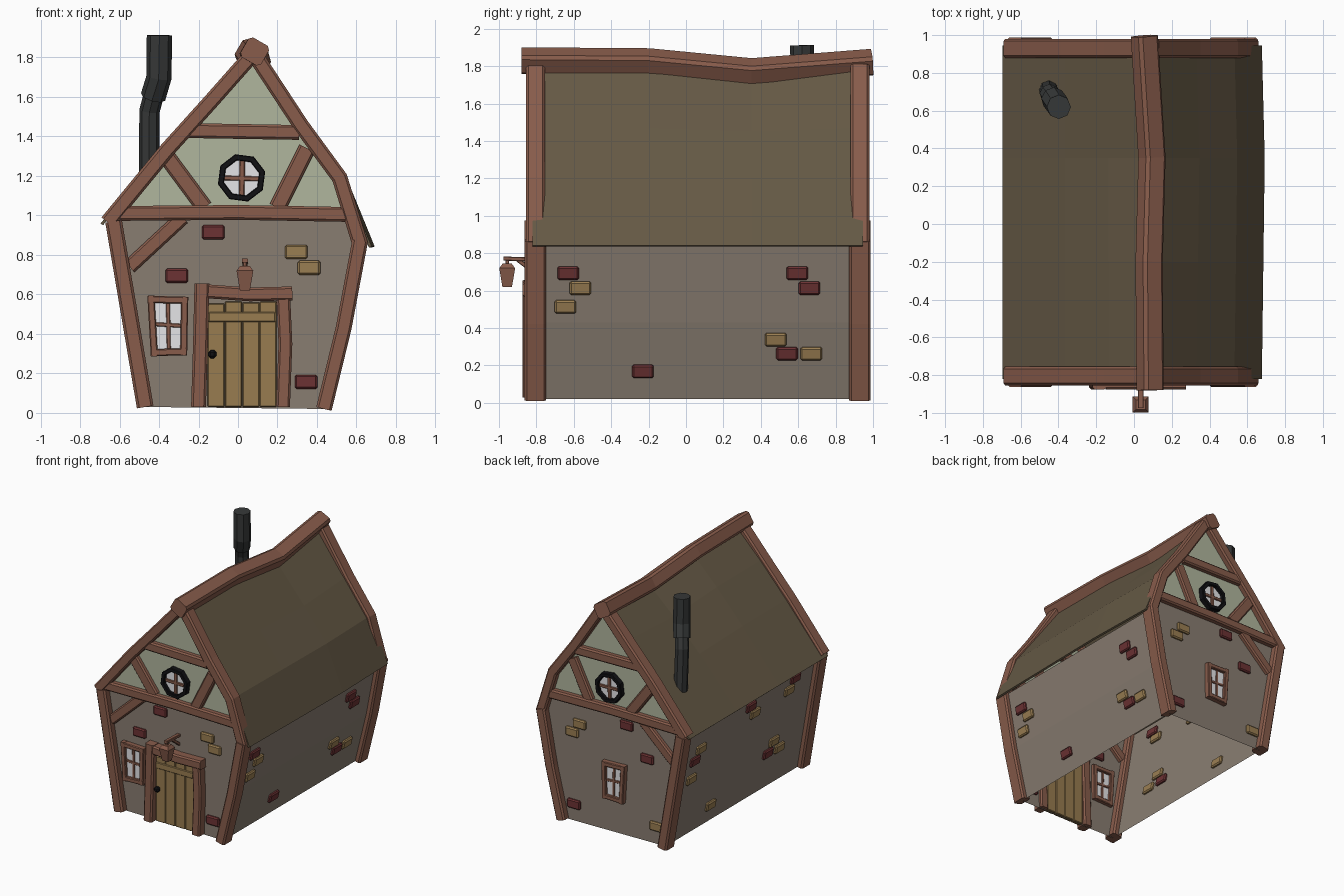
import bpy, bmesh, math
from mathutils import Vector, Matrix

if "Cube" in bpy.data.objects:
    bpy.data.objects.remove(bpy.data.objects["Cube"])


def material(name, rgb):
    m = bpy.data.materials.new(name)
    lin = [((c / 255 + 0.055) / 1.055) ** 2.4 for c in rgb]
    m.diffuse_color = (*lin, 1)
    m.use_nodes = True
    m.node_tree.nodes["Principled BSDF"].inputs["Base Color"].default_value = m.diffuse_color
    return m


WOOD = material("timber brown", (136, 92, 75))
WALL = material("plaster grey", (137, 125, 113))
GABLE = material("gable green", (176, 182, 158))
ROOF = material("roof olive", (101, 89, 69))
DOOR = material("plank tan", (152, 124, 80))
RED = material("brick red", (108, 50, 51))
TAN = material("brick tan", (154, 126, 82))
IRON = material("chimney iron", (54, 56, 56))
BLACK = material("black", (17, 17, 20))
GLASS = material("pane white", (231, 231, 233))


def finish(name, bm, mat):
    me = bpy.data.meshes.new(name)
    bmesh.ops.recalc_face_normals(bm, faces=bm.faces)
    bm.to_mesh(me)
    bm.free()
    me.materials.append(mat)
    ob = bpy.data.objects.new(name, me)
    bpy.context.collection.objects.link(ob)
    return ob


def sweep(name, pts, section, mat, side=(0, 1, 0), closed=False):
    """Sweep a 2D section (in-plane, side) along a polyline with mitred joints."""
    bm = bmesh.new()
    pts, side, n = [Vector(p) for p in pts], Vector(side), len(pts)
    rings = []
    for i, p in enumerate(pts):
        a = pts[i - 1] if (i or closed) else p
        b = pts[(i + 1) % n] if (i < n - 1 or closed) else p
        t = ((b - p).normalized() + (p - a).normalized()).normalized()
        u = side.cross(t).normalized()
        v = t.cross(u)
        rings.append([bm.verts.new(p + u * c + v * d) for c, d in section])
    k = len(section)
    for i in range(n if closed else n - 1):
        r, q = rings[i], rings[(i + 1) % n]
        for j in range(k):
            bm.faces.new((r[j], r[(j + 1) % k], q[(j + 1) % k], q[j]))
    if not closed:
        bm.faces.new(rings[0])
        bm.faces.new(rings[-1])
    return finish(name, bm, mat)


def beam(name, pts, w, d, mat=WOOD, side=(0, 1, 0), closed=False):
    a, b, c = w / 2, d / 2, min(w, d) * 0.15
    sec = [(a, b - c), (a - c, b), (c - a, b), (-a, b - c),
           (-a, c - b), (c - a, -b), (a - c, -b), (a, c - b)]
    return sweep(name, pts, sec, mat, side, closed)


def box(name, loc, size, mat, tilt=0, bevel=0.0):
    bm = bmesh.new()
    bmesh.ops.create_cube(bm, size=1, matrix=Matrix.Diagonal((*size, 1)))
    if bevel:
        bmesh.ops.bevel(bm, geom=bm.edges[:], offset=bevel, segments=1, affect='EDGES')
    bm.transform(Matrix.Translation(loc) @ Matrix.Rotation(tilt, 4, 'Y'))
    return finish(name, bm, mat)


def sheet(name, rows, mat):
    """Grid of faces from equal-length rows of points."""
    bm = bmesh.new()
    vs = [[bm.verts.new(p) for p in row] for row in rows]
    for r, q in zip(vs, vs[1:]):
        for j in range(len(r) - 1):
            bm.faces.new((r[j], r[j + 1], q[j + 1], q[j]))
    return finish(name, bm, mat)


def panel(name, outline, y, mat):
    bm = bmesh.new()
    bm.faces.new([bm.verts.new((x, y, z)) for x, z in outline])
    return finish(name, bm, mat)


# Shared (x, z) profiles of the crooked frame
L_POST = [(-0.47, 0.03), (-0.56, 0.56), (-0.63, 0.97)]
R_POST = [(0.435, 0.02), (0.535, 0.43), (0.618, 0.87)]
L_RAFT = [(-0.66, 0.965), (-0.36, 1.33), (-0.13, 1.585), (0.06, 1.80)]
R_RAFT = [(0.62, 0.85), (0.515, 1.19), (0.32, 1.455), (0.10, 1.79)]
FRONT, BACK = -0.805, 0.93


def at_y(pts, y):
    return [(x, y, z) for x, z in pts]


def window(label, dx, y):
    c = [(-0.425 + dx, 0.305), (-0.275 + dx, 0.31), (-0.27 + dx, 0.57), (-0.44 + dx, 0.575)]
    box(label + "_pane", (-0.353 + dx, y, 0.44), (0.15, 0.03, 0.26), GLASS)
    for n, (i, j) in {"sill": (0, 1), "right": (1, 2), "head": (2, 3), "left": (3, 0)}.items():
        (ax, az), (bx, bz) = c[i], c[j]
        ex, ez = (bx - ax) * 0.09, (bz - az) * 0.07
        beam(f"{label}_{n}", at_y([(ax - ex, az - ez), (bx + ex, bz + ez)], y), 0.036, 0.075)
    beam(label + "_mullion", at_y([(-0.35 + dx, 0.31), (-0.355 + dx, 0.57)], y), 0.02, 0.045)
    beam(label + "_transom", at_y([(-0.43 + dx, 0.45), (-0.275 + dx, 0.44)], y), 0.02, 0.045)


# Both gable ends: walls, frame timbers, round windows and bricks
for end, y, s in (("front", FRONT, -1), ("back", BACK, 1)):
    panel(end + "_wall", [L_POST[0], R_POST[0], R_POST[1], R_POST[2], (0.575, 1.0),
                          (-0.63, 1.0), L_POST[1]], y, WALL)
    panel(end + "_gable", [(-0.63, 1.0), (0.575, 1.0)] + R_RAFT[1:] + L_RAFT[:0:-1], y, GABLE)
    for n, p, w, d in (("left_post", L_POST, 0.085, 0.115), ("right_post", R_POST, 0.08, 0.115),
                       ("left_rafter", L_RAFT, 0.08, 0.1), ("right_rafter", R_RAFT, 0.08, 0.1),
                       ("tie_beam", [(-0.60, 1.01), (0.0, 1.015), (0.545, 1.005)], 0.075, 0.09),
                       ("collar_beam", [(-0.28, 1.43), (0.31, 1.42)], 0.075, 0.085),
                       ("left_brace", [(-0.37, 1.31), (-0.17, 1.04)], 0.085, 0.07),
                       ("right_brace", [(0.35, 1.34), (0.20, 1.04)], 0.085, 0.07),
                       ("corner_brace", [(-0.28, 0.99), (-0.55, 0.74)], 0.075, 0.07)):
        beam(f"{end}_{n}", at_y(p, y), w, d)
    octagon = [(0.018 + math.cos(a) * 0.108, 1.19 + math.sin(a) * 0.108)
               for a in (math.radians(45 * i + 15) for i in range(8))]
    beam(end + "_round_window_ring", at_y(octagon, y), 0.032, 0.085, BLACK, closed=True)
    pane = panel(end + "_round_window_pane", octagon, y - 0.015, GLASS)
    sol = pane.modifiers.new("thickness", 'SOLIDIFY')
    sol.thickness, sol.offset = 0.03, 0
    pane.location.y = 0.015
    beam(end + "_round_window_mullion", at_y([(0.018, 1.09), (0.022, 1.29)], y), 0.028, 0.05)
    beam(end + "_round_window_transom", at_y([(-0.08, 1.19), (0.12, 1.185)], y), 0.024, 0.05)
    bricks = [(-0.125, 0.915, RED), (-0.31, 0.695, RED), (0.345, 0.157, RED),
              (0.295, 0.815, TAN), (0.36, 0.735, TAN)]
    if s > 0:
        bricks.append((-0.39, 0.17, TAN))
    for x, z, m in bricks:
        box(end + "_brick", (x, y, z), (0.115, 0.04, 0.072), m, 0, 0.009)

window("front_window", 0, FRONT - 0.005)
window("back_window", 0.33, BACK + 0.005)

# Side walls with bricks following their lean
for name, post, bricks in (
    ("right", R_POST, [(-0.63, 0.695, RED), (-0.565, 0.615, TAN), (-0.645, 0.515, TAN),
                       (-0.23, 0.17, RED), (0.595, 0.695, RED), (0.66, 0.615, RED),
                       (0.48, 0.34, TAN), (0.54, 0.265, RED), (0.67, 0.265, TAN)]),
    ("left", L_POST, [(0.72, 0.67, RED), (0.66, 0.75, TAN), (0.73, 0.52, TAN), (0.40, 0.17, TAN),
                      (-0.29, 0.33, RED), (-0.35, 0.41, TAN), (-0.44, 0.32, TAN),
                      (0.05, 0.86, RED), (-0.02, 0.78, TAN), (-0.51, 0.88, RED), (-0.45, 0.80, TAN)])):
    sheet(name + "_wall", [at_y(post, y) for y in (FRONT, BACK)], WALL)
    for y, z, m in bricks:
        (ax, az), (bx, bz) = post[:2] if z < post[1][1] else post[1:]
        x = ax + (bx - ax) * (z - az) / (bz - az)
        box(name + "_brick", (x, y, z), (0.04, 0.115, 0.072), m,
            math.atan2(bx - ax, bz - az), 0.009)

# Sagging roof sheet and ridge beam
rows = []
for y, sag, bulge in ((-0.82, 0, 0), (-0.2, 0.005, 0.008), (0.35, 0.05, 0.015), (0.945, 0, 0)):
    rows.append([(-0.69, y, 0.955), (-0.36, y, 1.345 - sag * 0.3), (-0.13, y, 1.60 - sag * 0.6),
                 (0.075, y, 1.81 - sag), (0.325 + bulge, y, 1.465 - sag * 0.4),
                 (0.525 + bulge, y, 1.195), (0.67 + bulge, y, 0.84)])
roof = sheet("roof", rows, ROOF)
sol = roof.modifiers.new("thickness", 'SOLIDIFY')
sol.thickness, sol.offset = 0.015, 0
beam("ridge_beam", [(0.085, -0.88, 1.83), (0.08, -0.2, 1.825), (0.095, 0.35, 1.772), (0.055, 0.995, 1.822)],
     0.115, 0.12, side=(0.87, 0, -0.5))

# Crooked stove-pipe chimney
for name, path, r in (("chimney_lower", [(-0.45, 0.71, 1.2), (-0.448, 0.69, 1.53), (-0.405, 0.63, 1.69)], 0.052),
                      ("chimney_upper", [(-0.43, 0.665, 1.60), (-0.40, 0.625, 1.70), (-0.398, 0.62, 1.912)], 0.064)):
    ring = [(r * math.cos(math.pi * i / 4), r * math.sin(math.pi * i / 4)) for i in range(8)]
    sweep(name, path, ring, IRON)

# Door of uneven planks in a timber frame
for i, top in enumerate((0.555, 0.565, 0.56, 0.565)):
    box("door_plank", (-0.111 + 0.088 * i, FRONT - 0.005, (0.03 + top) / 2),
        (0.086, 0.04, top - 0.03), DOOR, 0, 0.005)
box("door_batten", (0.02, FRONT - 0.014, 0.485), (0.34, 0.035, 0.05), DOOR, 0, 0.005)
beam("door_left_jamb", at_y([(-0.20, 0.03), (-0.19, 0.35), (-0.183, 0.655)], FRONT - 0.02), 0.075, 0.1)
beam("door_right_jamb", at_y([(0.228, 0.03), (0.24, 0.35), (0.23, 0.575)], FRONT - 0.02), 0.07, 0.095)
beam("door_lintel", at_y([(-0.15, 0.615), (0.06, 0.60), (0.275, 0.605)], FRONT - 0.02), 0.07, 0.1)
box("door_handle", (-0.13, FRONT - 0.04, 0.297), (0.042, 0.04, 0.042), BLACK, 0, 0.012)

# Hanging lantern on its bracket
X, Y = 0.035, -0.956
beam("lantern_arm", [(X, -0.79, 0.765), (X, -0.975, 0.772)], 0.022, 0.03, side=(1, 0, 0))
beam("lantern_strut", [(X, -0.80, 0.69), (X, -0.90, 0.765)], 0.022, 0.025, side=(1, 0, 0))
beam("lantern_hook", [(X, Y, 0.74), (X, Y, 0.775)], 0.018, 0.018)
bm = bmesh.new()
bmesh.ops.create_cone(bm, segments=4, cap_ends=True, radius1=0.036, radius2=0.06, depth=0.1,
                      matrix=Matrix.Translation((X, Y, 0.67)) @ Matrix.Rotation(math.pi / 4, 4, 'Z'))
bmesh.ops.create_cone(bm, segments=4, cap_ends=True, radius1=0.06, radius2=0.035, depth=0.025,
                      matrix=Matrix.Translation((X, Y, 0.732)) @ Matrix.Rotation(math.pi / 4, 4, 'Z'))
finish("lantern", bm, WOOD)
